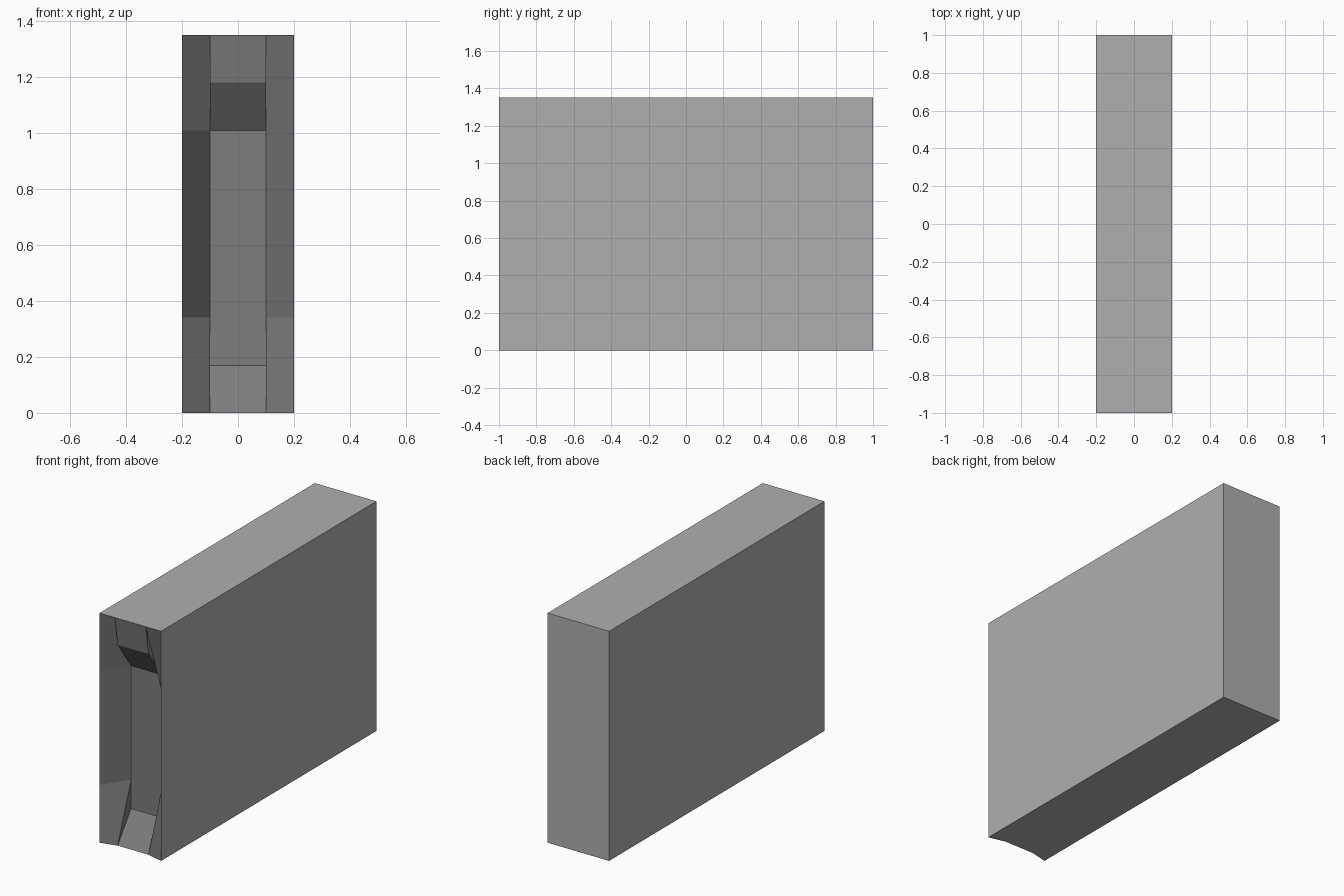
import bpy, bmesh

if "Cube" in bpy.data.objects:
    bpy.data.objects.remove(bpy.data.objects["Cube"])


def flat_material(name, rgb):
    m = bpy.data.materials.new(name)
    m.diffuse_color = (*rgb, 1.0)
    m.use_nodes = True
    m.node_tree.nodes["Principled BSDF"].inputs["Base Color"].default_value = m.diffuse_color
    return m


H = 1.35                      # overall height
W, P = 0.2, 0.1               # half width of block, half width of recessed panel
Z1, Z2, Z3, Z4 = 0.17, 0.34, 1.01, 1.18   # recess heights
DEEP, LIP = 0.15, 0.025       # recess depths

bm = bmesh.new()
cache = {}


def v(x, y, z):
    key = (round(x, 4), round(y, 4), round(z, 4))
    if key not in cache:
        cache[key] = bm.verts.new(key)
    return cache[key]


def face(points, mat):
    f = bm.faces.new([v(*p) for p in points])
    f.material_index = mat


def front(x, z, depth=0.0):
    return (x, -1 + depth, z)


# centre strip of the front: bottom ramp, deep panel, overhang, top lip
face([front(-P, 0, LIP), front(P, 0, LIP), front(P, Z1, DEEP), front(-P, Z1, DEEP)], 1)
face([front(-P, Z1, DEEP), front(P, Z1, DEEP), front(P, Z2, DEEP),
      front(P, Z3, DEEP), front(-P, Z3, DEEP), front(-P, Z2, DEEP)], 1)
face([front(-P, Z3, DEEP), front(P, Z3, DEEP), front(P, Z4, LIP), front(-P, Z4, LIP)], 1)
face([front(-P, Z4, LIP), front(P, Z4, LIP), front(P, H), front(-P, H)], 1)

for s in (-1, 1):
    # slanted side strips of the recess
    rows = [(0, LIP), (Z2, DEEP), (Z3, DEEP), (H, 0)]
    for (za, da), (zb, db) in zip(rows, rows[1:]):
        face([front(s * W, za), front(s * P, za, da),
              front(s * P, zb, db), front(s * W, zb)], 1)
    # small cheeks beside the ramp and the overhang
    face([front(s * P, 0, LIP), front(s * P, Z1, DEEP), front(s * P, Z2, DEEP)], 1)
    face([front(s * P, Z3, DEEP), front(s * P, Z4, LIP), front(s * P, H)], 1)
    # long side walls
    face([front(s * W, 0), front(s * W, Z2), front(s * W, Z3), front(s * W, H),
          (s * W, 1, H), (s * W, 1, 0)], 0)

# top, bottom and back
face([front(-W, H), front(-P, H), front(P, H), front(W, H), (W, 1, H), (-W, 1, H)], 0)
face([front(-W, 0), front(-P, 0, LIP), front(P, 0, LIP), front(W, 0),
      (W, 1, 0), (-W, 1, 0)], 0)
face([(-W, 1, 0), (W, 1, 0), (W, 1, H), (-W, 1, H)], 0)

bmesh.ops.recalc_face_normals(bm, faces=bm.faces)
mesh = bpy.data.meshes.new("recessed_block")
bm.to_mesh(mesh)
bm.free()
mesh.materials.append(flat_material("light grey", (0.43, 0.43, 0.43)))
mesh.materials.append(flat_material("dark grey", (0.205, 0.205, 0.205)))
bpy.context.collection.objects.link(bpy.data.objects.new("recessed_block", mesh))
